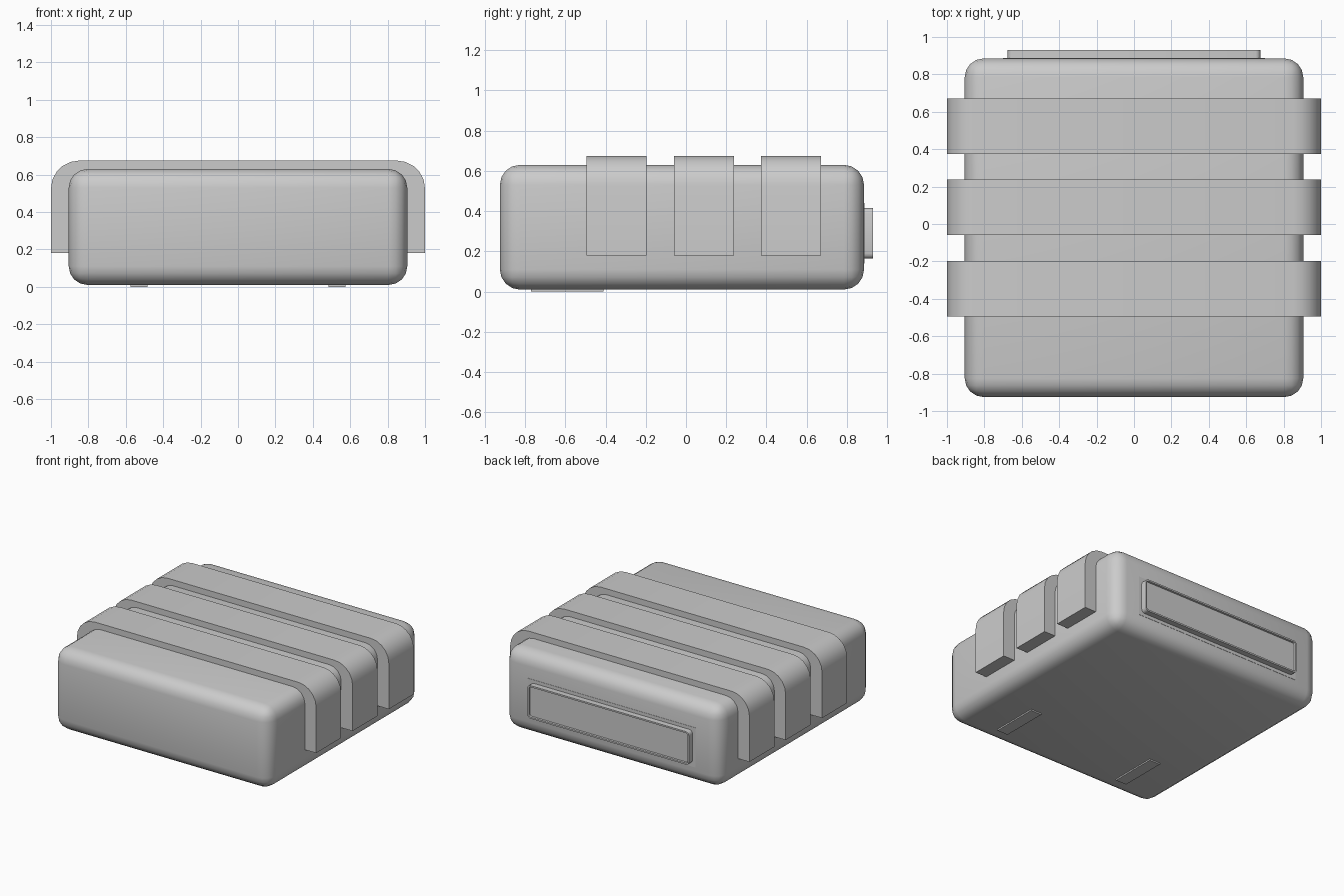
import bpy, bmesh, math

if "Cube" in bpy.data.objects:
    bpy.data.objects.remove(bpy.data.objects["Cube"])


def finish(name, bm, angle=35):
    bmesh.ops.recalc_face_normals(bm, faces=bm.faces)
    me = bpy.data.meshes.new(name)
    bm.to_mesh(me)
    bm.free()
    ob = bpy.data.objects.new(name, me)
    bpy.context.collection.objects.link(ob)
    bpy.ops.object.select_all(action='DESELECT')
    bpy.context.view_layer.objects.active = ob
    ob.select_set(True)
    bpy.ops.object.shade_smooth_by_angle(angle=math.radians(angle))
    return ob


def box(name, x0, x1, y0, y1, z0, z1, bevel=0, segments=4):
    bm = bmesh.new()
    bmesh.ops.create_cube(bm, size=1)
    for v in bm.verts:
        v.co = ((x0 + x1) / 2 + v.co.x * (x1 - x0),
                (y0 + y1) / 2 + v.co.y * (y1 - y0),
                (z0 + z1) / 2 + v.co.z * (z1 - z0))
    if bevel:
        bmesh.ops.bevel(bm, geom=bm.edges[:], offset=bevel, segments=segments,
                        profile=0.5, affect='EDGES')
    return finish(name, bm)


def arc(cx, cz, r, a0, a1, n=5):
    return [(cx + r * math.cos(math.radians(a0 + (a1 - a0) * i / n)),
             cz + r * math.sin(math.radians(a0 + (a1 - a0) * i / n)))
            for i in range(n + 1)]


def arch(w, top, bottom, r):
    return ([(w, bottom)] + arc(w - r, top - r, r, 0, 90)
            + arc(-w + r, top - r, r, 90, 180) + [(-w, bottom)])


# Main body with soft edges
box("body", -0.905, 0.905, -0.925, 0.885, 0.01, 0.63, 0.1)

# Three straps arching over the body
for i, y0 in enumerate((-0.495, -0.06, 0.373)):
    y1 = y0 + 0.298
    outer, inner = arch(1.0, 0.675, 0.18, 0.15), arch(0.9, 0.625, 0.18, 0.1)
    bm = bmesh.new()
    rings = [[bm.verts.new((x, y, z)) for x, z in p]
             for p, y in ((outer, y0), (outer, y1), (inner, y1), (inner, y0))]
    for k in range(4):
        a, b = rings[k], rings[(k + 1) % 4]
        for j in range(len(a) - 1):
            bm.faces.new((a[j], a[j + 1], b[j + 1], b[j]))
    for j in (0, -1):
        bm.faces.new([r[j] for r in rings])
    finish(f"strap_{i + 1}", bm)

# Thin surround on the back face
box("plate_surround", -0.70, 0.70, 0.87, 0.887, 0.14, 0.44)

# Rounded back plate with a shallow inset panel
w, z0, z1, r = 0.675, 0.165, 0.415, 0.025
outline = (arc(w - r, z1 - r, r, 0, 90, 3) + arc(-w + r, z1 - r, r, 90, 180, 3)
           + arc(-w + r, z0 + r, r, 180, 270, 3) + arc(w - r, z0 + r, r, 270, 360, 3))
bm = bmesh.new()
back = bm.faces.new([bm.verts.new((x, 0.87, z)) for x, z in outline])
ext = bmesh.ops.extrude_face_region(bm, geom=[back], use_keep_orig=True)
front = [f for f in ext["geom"] if isinstance(f, bmesh.types.BMFace)][0]
for v in front.verts:
    v.co.y = 0.93
bmesh.ops.recalc_face_normals(bm, faces=bm.faces)
bmesh.ops.inset_region(bm, faces=[front], thickness=0.012)
bmesh.ops.inset_region(bm, faces=[front], thickness=0.001, depth=-0.015)
finish("back_plate", bm)

# Two thin feet under the front
for side, s in (("right", 1), ("left", -1)):
    cx = s * 0.53
    box(f"foot_{side}", cx - 0.045, cx + 0.045, -0.77, -0.41, 0.0, 0.02)
